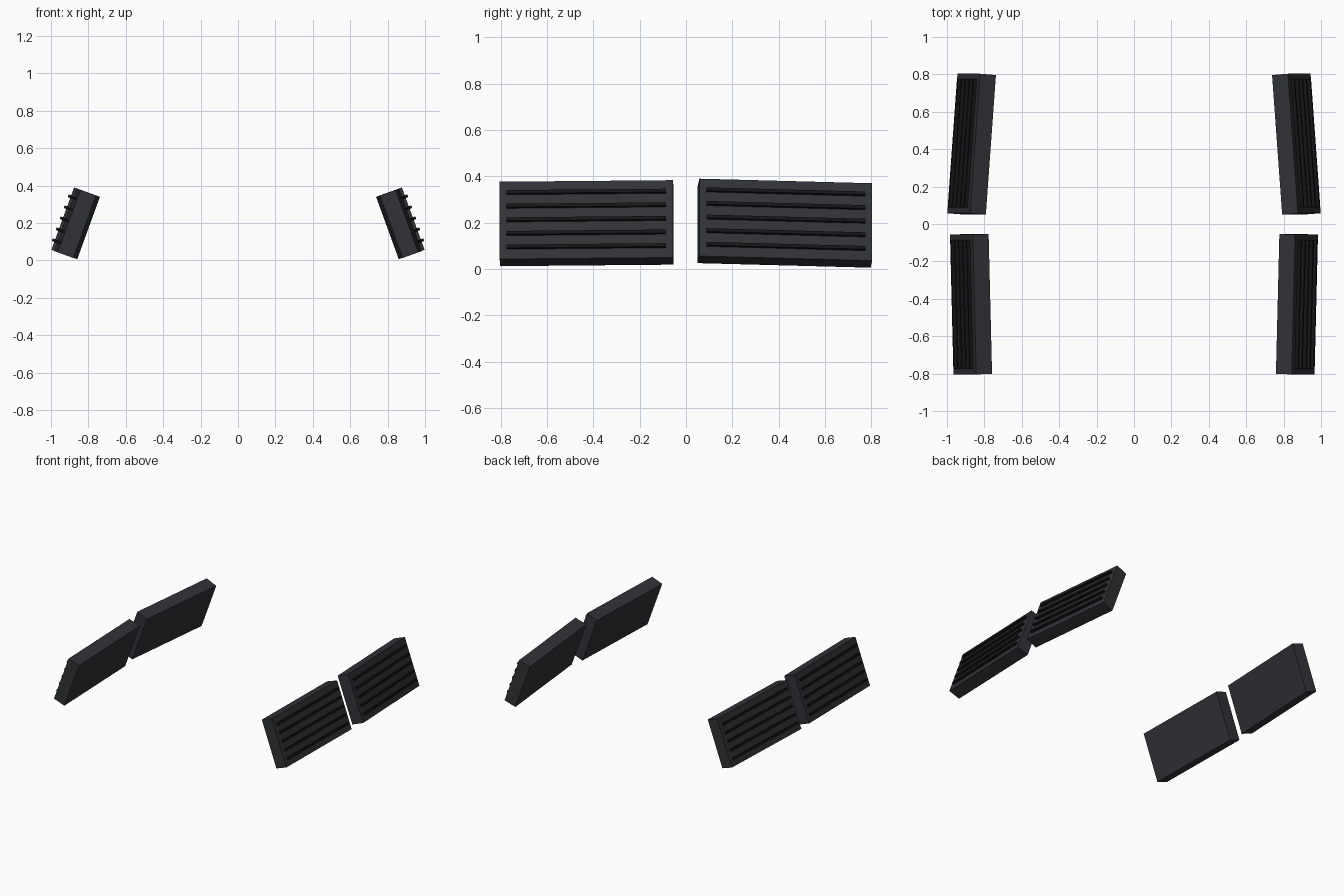
import bpy
from math import radians
from mathutils import Matrix, Vector

if "Cube" in bpy.data.objects:
    bpy.data.objects.remove(bpy.data.objects["Cube"])

THICK, LENGTH, HEIGHT = 0.09, 0.748, 0.355
TILT = radians(20)


def material(name, color):
    mat = bpy.data.materials.new(name)
    mat.diffuse_color = (*color, 1)
    mat.use_nodes = True
    mat.node_tree.nodes["Principled BSDF"].inputs["Base Color"].default_value = mat.diffuse_color
    return mat


def box(name, frame, offset, size, mat):
    """Box placed at a local offset inside a tilted frame."""
    bpy.ops.mesh.primitive_cube_add(size=1)
    ob = bpy.context.object
    ob.name = name
    ob.data.transform(Matrix.Translation(Vector(offset)) @ Matrix.Diagonal((*size, 1)))
    ob.matrix_world = frame
    ob.data.materials.append(mat)
    return ob


panel_mat = material("dark_panel", (0.03, 0.032, 0.037))
rib_mat = material("black_rib", (0.008, 0.008, 0.009))

# Leaning panels: a front and a rear one on each side, toed by a few degrees
for side, side_name in ((1, "right"), (-1, "left")):
    for row, x, y, toe in (("front", 0.871, -0.429, -1.5), ("rear", 0.868, 0.427, 4.4)):
        frame = (Matrix.Translation((side * x, y, 0.198))
                 @ Matrix.Rotation(-side * TILT, 4, 'Y')
                 @ Matrix.Rotation(side * radians(toe), 4, 'Z'))
        label = f"{row}_{side_name}"
        box(f"panel_{label}", frame, (0, 0, 0), (THICK, LENGTH, HEIGHT), panel_mat)

        # Five horizontal ribs half sunk into the outer face
        for i in range(5):
            box(f"rib_{label}_{i + 1}", frame,
                (side * THICK / 2, 0, (i - 2) * 0.0625),
                (0.034, 0.688, 0.015), rib_mat)
